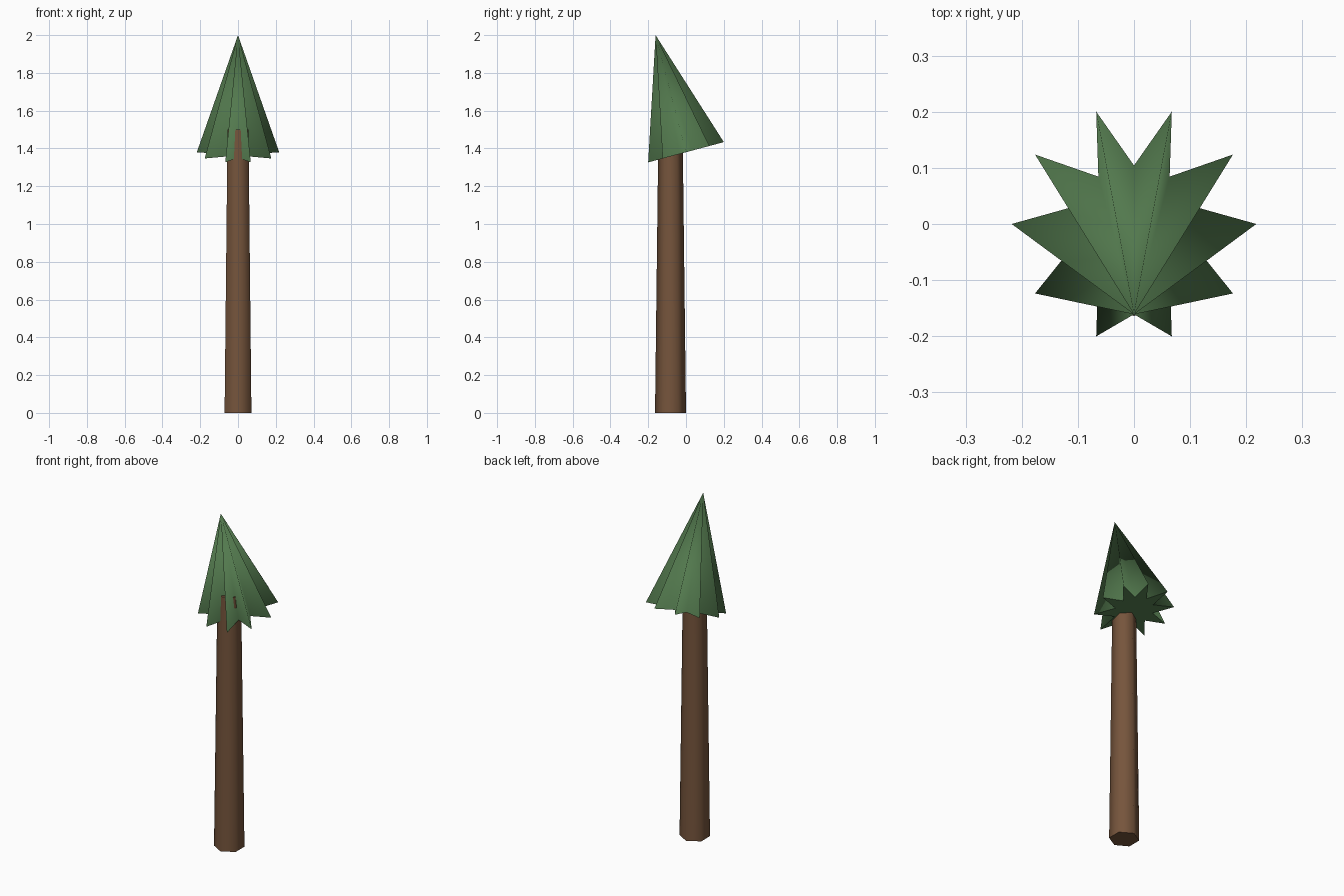
import bpy, bmesh
from math import sin, cos, tan, pi, radians

if "Cube" in bpy.data.objects:
    bpy.data.objects.remove(bpy.data.objects["Cube"])


def finish(name, bm, color):
    """Smooth sides, sharp rim around the flat caps, coloured material."""
    bmesh.ops.recalc_face_normals(bm, faces=bm.faces)
    for f in bm.faces:
        f.smooth = len(f.verts) < 5
    for e in bm.edges:
        e.smooth = all(f.smooth for f in e.link_faces)
    me = bpy.data.meshes.new(name)
    bm.to_mesh(me)
    bm.free()
    mat = bpy.data.materials.new(name + "_colour")
    mat.diffuse_color = color
    mat.use_nodes = True
    mat.node_tree.nodes["Principled BSDF"].inputs["Base Color"].default_value = mat.diffuse_color
    me.materials.append(mat)
    ob = bpy.data.objects.new(name, me)
    bpy.context.collection.objects.link(ob)
    return ob


# Trunk: tapered six-sided post with corners facing front and back
bm = bmesh.new()
rings = []
for z, r in ((0, 0.082), (1.5, 0.064)):
    rings.append([bm.verts.new((r * sin(i * pi / 3), -0.082 + r * cos(i * pi / 3), z))
                  for i in range(6)])
for ring in rings:
    bm.faces.new(ring)
for i in range(6):
    j = (i + 1) % 6
    bm.faces.new((rings[0][i], rings[0][j], rings[1][j], rings[1][i]))
finish("trunk", bm, (0.18, 0.09, 0.045, 1))

# Foliage: pleated cone on a ten-pointed star, tilted 15 degrees
bm = bmesh.new()
tilt = radians(15)
star = []
for i in range(20):
    r = 0.218 if i % 2 == 0 else 0.108
    x, y = r * cos(i * pi / 10), r * sin(i * pi / 10) * cos(tilt)
    star.append(bm.verts.new((x, y, 1.38 + y * tan(tilt))))
apex = bm.verts.new((0, -0.161, 2.0))
bm.faces.new(star)
for i in range(20):
    bm.faces.new((star[i], star[(i + 1) % 20], apex))
finish("foliage", bm, (0.085, 0.19, 0.075, 1))
